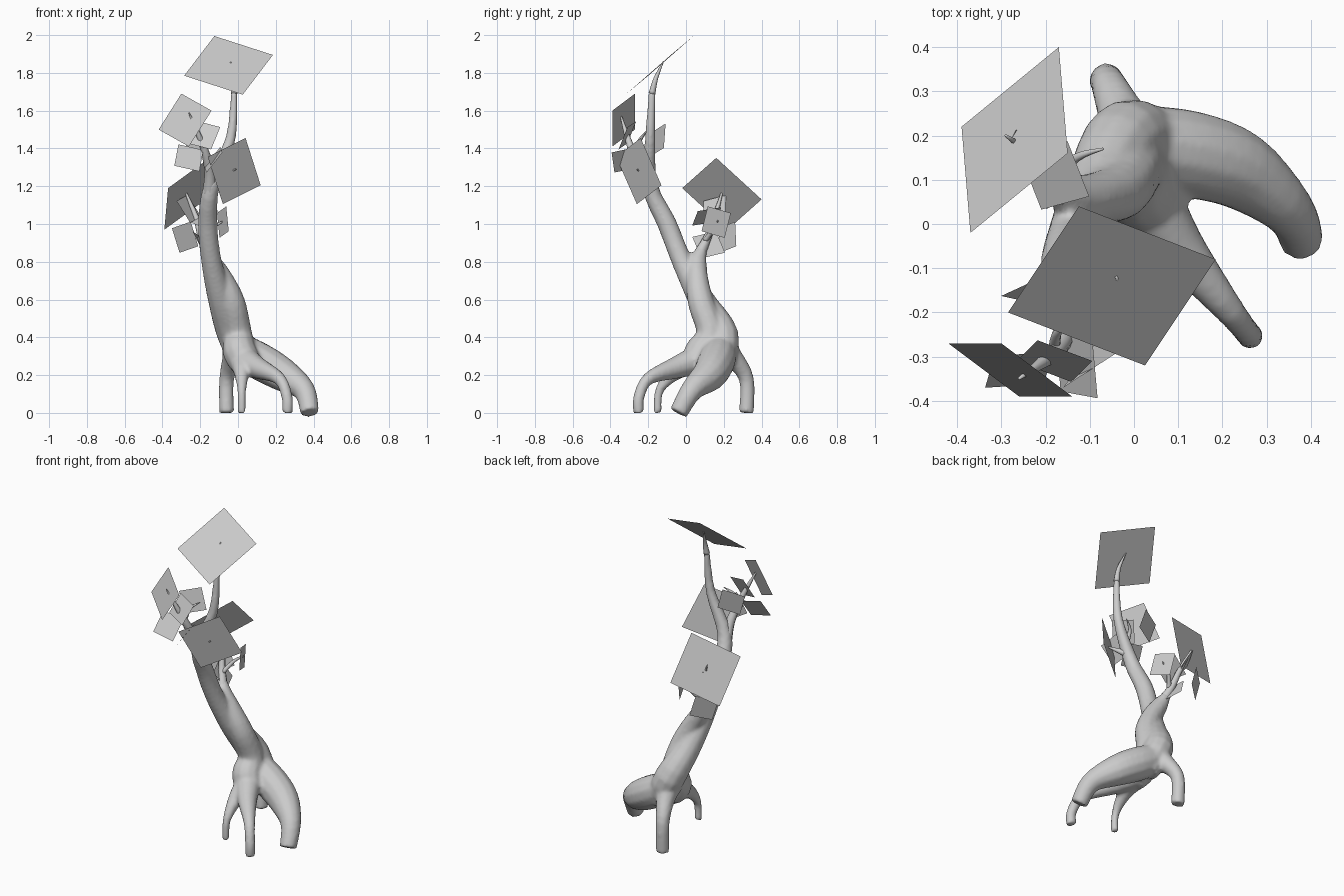
import bpy, bmesh, math
from mathutils import Vector

cube = bpy.data.objects.get("Cube")
if cube:
    bpy.data.objects.remove(cube, do_unlink=True)

UNIT = 0.01  # measurements below are in hundredths


def material(name, value):
    mat = bpy.data.materials.new(name)
    mat.use_nodes = True
    colour = (value, value, value, 1)
    mat.diffuse_color = colour
    mat.node_tree.nodes["Principled BSDF"].inputs["Base Color"].default_value = colour
    return mat


grey = material("plain grey", 0.6)


def finish(bm, name):
    """Turn a bmesh into a named grey object."""
    mesh = bpy.data.meshes.new(name)
    bm.to_mesh(mesh)
    bm.free()
    mesh.materials.append(grey)
    obj = bpy.data.objects.new(name, mesh)
    bpy.context.collection.objects.link(obj)
    return obj


def smooth_path(points, steps=4):
    """Rounded path through (x, y, z, radius) points."""
    knots = [Vector(point) * UNIT for point in points]
    slopes = [(knots[min(i + 1, len(knots) - 1)] - knots[max(i - 1, 0)]) / 2
              for i in range(len(knots))]
    path = []
    for start, end, leave, arrive in zip(knots, knots[1:], slopes, slopes[1:]):
        for step in range(steps):
            t = step / steps
            ease = t * t * (3 - 2 * t)
            path.append(start.lerp(end, ease)
                        + leave * t * (1 - t) ** 2 - arrive * t * t * (1 - t))
    return path + [knots[-1]]


def tube(bm, points, sides=12):
    """Closed tapering tube along a smooth path."""
    path = smooth_path(points)
    centres = [point.to_3d() for point in path]
    side, previous, rings = None, None, []
    for i, (centre, point) in enumerate(zip(centres, path)):
        ahead = centres[min(i + 1, len(centres) - 1)]
        behind = centres[max(i - 1, 0)]
        tangent = (ahead - behind).normalized()
        if side is None:
            side = tangent.orthogonal().normalized()
        else:
            side = previous.rotation_difference(tangent) @ side
        previous = tangent
        other = tangent.cross(side)
        angles = [math.tau * k / sides for k in range(sides)]
        rings.append([bm.verts.new(centre + point.w * (side * math.cos(a) + other * math.sin(a)))
                      for a in angles])
    for ring, following in zip(rings, rings[1:]):
        for k in range(sides):
            n = (k + 1) % sides
            bm.faces.new((ring[k], ring[n], following[n], following[k]))
    bm.faces.new(rings[0][::-1])
    bm.faces.new(rings[-1])


# Two trunk strands that twist around each other
front_strand = [(6, 5, 24, 8), (1, 8, 32, 9), (0, 13, 42, 7.5), (-3, 8, 58, 7),
                (-8, 6, 70, 6), (-14, 6, 80, 5), (-17, 9, 87, 2.5)]
back_strand = [(6, 17, 25, 8), (-2, 19, 41, 9), (-9, 8, 60, 7), (-14, -2, 80, 5.5),
               (-16, -10, 100, 5.2), (-14, -19, 120, 4.3), (-4, -19, 145, 2.8), (-2, -18, 170, 1.8)]

# Roots, from the trunk down to flat feet
large_root = [(0, 18, 34, 9), (12, 16, 27, 10), (24, 12, 20, 9),
              (35, 3, 12, 6), (38, -4, 0, 5)]
front_left_root = [(3, 6, 28, 8), (10, -5, 24, 6), (22, -20, 18, 3.4), (26, -25, 8, 3),
                   (26, -25, 0, 3)]
back_root = [(-1, 18, 36, 8), (-3, 25, 29, 5.5), (-6, 32, 18, 4), (-6, 32, 0, 4)]
thin_root = [(2, 6, 27, 7), (2, -5, 22, 4.5), (2, -14, 12, 2.4), (2, -15, 0, 2.2)]

# Merge the strands and roots into one smooth skin
bm = bmesh.new()
for limb in (front_strand, back_strand, large_root, front_left_root, back_root, thin_root):
    tube(bm, limb)
trunk = finish(bm, "trunk_and_roots")
merge = trunk.modifiers.new("merge", "REMESH")
merge.mode = "VOXEL"
merge.voxel_size = 0.011
merge.use_smooth_shade = True
soften = trunk.modifiers.new("soften", "SMOOTH")
soften.iterations = 5


# Thin branches and twigs
def twig(name, *points):
    bm = bmesh.new()
    tube(bm, points, sides=8)
    for face in bm.faces:
        face.smooth = True
    finish(bm, name)


twig("leader_twig", (-2, -18, 169, 1.8), (-2, -16, 177, 1.2), (-4, -12, 186, 0.3))
twig("side_branch", (-15, -18, 116, 4), (-15, -23, 127, 2.8), (-18, -29, 140, 2), (-26, -35, 159, 0.3))
twig("side_twig", (-18, -28, 138, 1.4), (-17, -24, 145, 1), (-12, -21, 149, 0.3))
twig("front_twig", (-10, -20, 125, 2), (-6, -23, 127, 1.2), (-1, -26, 129, 0.3))
twig("back_branch", (-15, 6, 82, 3.5), (-19, 11, 92, 2.2), (-22, 15, 103, 1.6), (-29, 20, 120, 0.3))
twig("back_twig", (-18, 10, 91, 1.5), (-13, 15, 98, 1), (-7, 17, 102, 0.3))


# Flat leaf cards, each a single quad about its centre
def leaf(name, centre, across, up):
    centre, across, up = (Vector(v) * UNIT for v in (centre, across, up))
    bm = bmesh.new()
    corners = (centre - across - up, centre + across - up,
               centre + across + up, centre - across + up)
    bm.faces.new([bm.verts.new(corner) for corner in corners])
    finish(bm, name)


leaf("top_leaf", (-5, -14, 184), (15.5, -6, -5), (8, 12, 10.5))
leaf("large_back_leaf", (-27, 19, 116), (11, 9, 8), (1, -12, 11))
leaf("large_front_leaf", (-2, -25, 128), (10, 6.5, 5), (-4, -5.5, 12.5))
leaf("right_leaf", (-28, -33, 155), (8, -6, -4.5), (6, 0, 9.5))

# Small leaves, set by a centre and the direction they face
small_leaves = {
    "side_leaf": [((-26, -33, 135), (1, -5, 3)), ((-18, -31, 147), (-1, -4, 2)),
                  ((-22, -14, 145), (-2, 5, -1)), ((-13, -32, 134), (-4, -1, 3))],
    "back_leaf": [((-8, 16, 101), (5, 2, 0)), ((-28, 22, 93), (-4, 5, -1)),
                  ((-26, 15, 108), (-3, 2, -2)), ((-18, 11, 104), (-3, -2, 5)),
                  ((-19, 12, 89), (-5, -1, -3))],
}
half_size = 6.8
for group, leaves in small_leaves.items():
    for number, (centre, facing) in enumerate(leaves):
        normal = Vector(facing).normalized()
        across = normal.cross(Vector((0, 0, 1))).normalized()
        up = across.cross(normal)
        roll = math.radians(15)
        leaf(f"{group}_{number}", centre,
             half_size * (across * math.cos(roll) + up * math.sin(roll)),
             half_size * (up * math.cos(roll) - across * math.sin(roll)))
